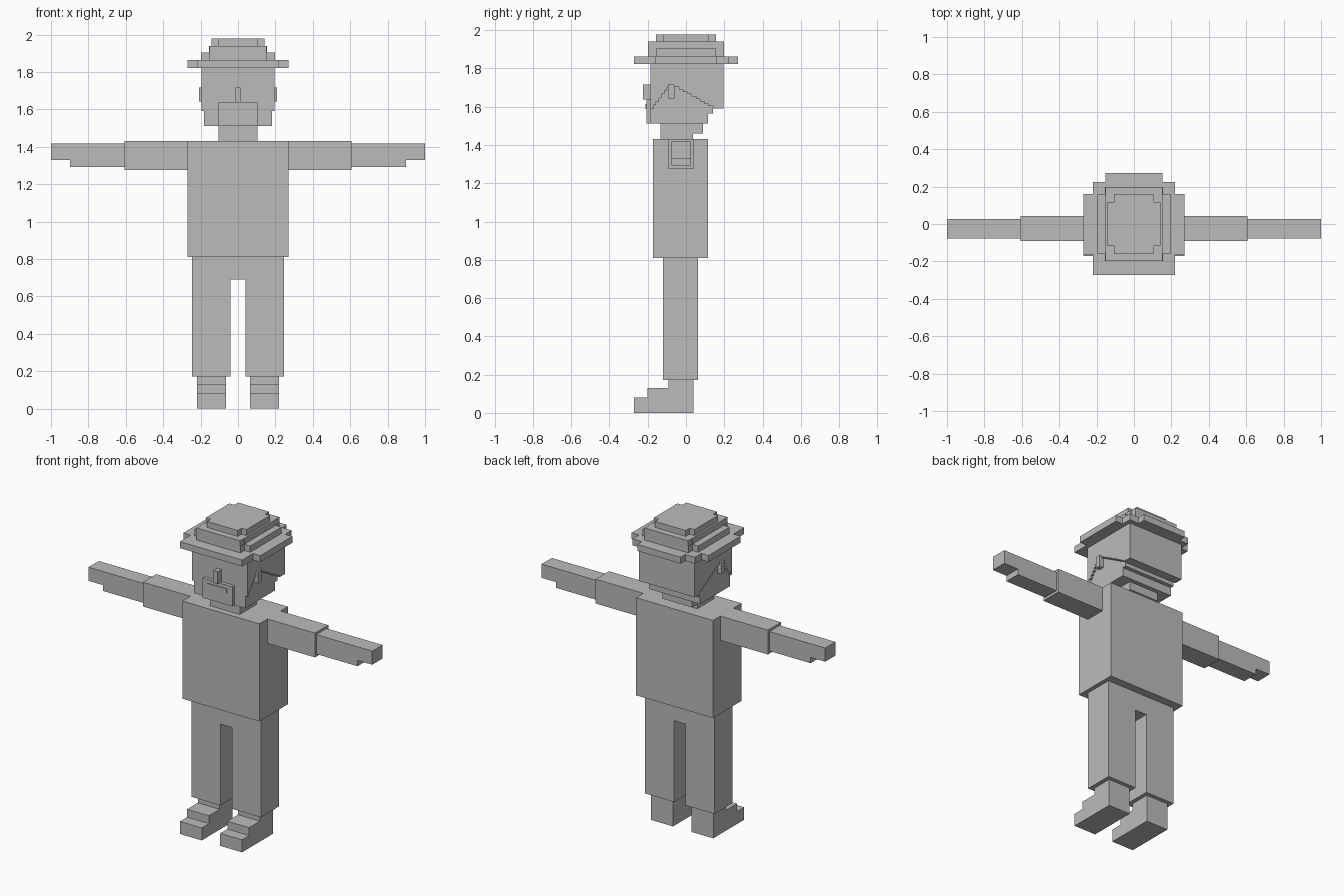
import bpy, bmesh

if "Cube" in bpy.data.objects:
    bpy.data.objects.remove(bpy.data.objects["Cube"])

grey = bpy.data.materials.new("plain grey")
grey.diffuse_color = (0.5, 0.5, 0.5, 1)
grey.use_nodes = True
grey.node_tree.nodes["Principled BSDF"].inputs["Base Color"].default_value = grey.diffuse_color


def prism(name, pts, lo, hi, axis):
    """Extrude a 2D outline along an axis: x takes (y,z), y takes (x,z), z takes (x,y)."""
    def place(p, d):
        return {"x": (d, p[0], p[1]), "y": (p[0], d, p[1]), "z": (p[0], p[1], d)}[axis]
    bm = bmesh.new()
    a = [bm.verts.new(place(p, lo)) for p in pts]
    b = [bm.verts.new(place(p, hi)) for p in pts]
    bm.faces.new(a)
    bm.faces.new(b[::-1])
    n = len(pts)
    for i in range(n):
        bm.faces.new((a[i], b[i], b[(i + 1) % n], a[(i + 1) % n]))
    bmesh.ops.recalc_face_normals(bm, faces=bm.faces)
    me = bpy.data.meshes.new(name)
    bm.to_mesh(me)
    bm.free()
    me.materials.append(grey)
    ob = bpy.data.objects.new(name, me)
    bpy.context.collection.objects.link(ob)
    return ob


def box(name, x0, x1, y0, y1, z0, z1):
    return prism(name, [(x0, y0), (x1, y0), (x1, y1), (x0, y1)], z0, z1, "z")


def pair(make, name, pts, lo, hi, axis):
    """Build a part and its mirror image across x = 0."""
    make("left_" + name, pts, lo, hi, axis)
    if axis == "x":
        make("right_" + name, pts, -hi, -lo, axis)
    else:
        make("right_" + name, [(-p[0], p[1]) for p in pts], lo, hi, axis)


def notched(x, y, nx, ny):
    """Rectangle outline with its four corners cut out."""
    return [(-nx, -y), (nx, -y), (nx, -ny), (x, -ny), (x, ny), (nx, ny),
            (nx, y), (-nx, y), (-nx, ny), (-x, ny), (-x, -ny), (-nx, -ny)]


# Stepped shoes
pair(prism, "shoe", [(-.272, 0), (.038, 0), (.038, .175), (-.092, .175), (-.092, .13),
                     (-.2, .13), (-.2, .08), (-.272, .08)], .065, .219, "x")

# Trousers: two legs joined at the hips
prism("trousers", [(-.245, .172), (-.04, .172), (-.04, .69), (.04, .69), (.04, .172),
                   (.245, .172), (.245, .81), (-.245, .81)], -.12, .063, "y")

# Torso and arms
box("torso", -.271, .271, -.172, .115, .81, 1.432)
pair(prism, "sleeve", [(.271, 1.277), (.607, 1.277), (.607, 1.432), (.271, 1.432)],
     -.091, .042, "y")
pair(prism, "forearm_and_hand", [(.607, 1.293), (.897, 1.293), (.897, 1.33), (1, 1.33),
                                 (1, 1.417), (.607, 1.417)], -.077, .026, "y")

# Neck, with a step at the nape
prism("neck", [(-.132, 1.43), (.036, 1.43), (.036, 1.46), (.088, 1.46), (.088, 1.512),
               (-.132, 1.512)], -.105, .105, "x")

# Head with stepped jaw at the back
prism("head", [(-.185, 1.512), (.115, 1.512), (.115, 1.565), (.14, 1.565), (.14, 1.59),
               (.195, 1.59), (.195, 1.822), (-.185, 1.822)], -.181, .181, "x")

# Hair on each side: its lower edge is a staircase rising to the ear
hair = [(.195, 1.822), (-.185, 1.822), (-.185, 1.59)]
for start, end, count in ((-.17, -.085, 6), (.14, -.06, 9)):
    steps = []
    for i in range(count):
        y0 = start + (end - start) * i / count
        z0 = 1.59 + .113 * i / count
        steps += [(y0, z0), (y0, z0 + .113 / count)]
    hair += steps if start < 0 else steps[::-1]
hair += [(.195, 1.59)]
pair(prism, "side_hair", hair, .181, .195, "x")

# Ears and face details
pair(prism, "ear", [(-.095, 1.643), (-.06, 1.643), (-.06, 1.716), (-.095, 1.716)],
     .175, .208, "x")
box("beard", -.105, .105, -.207, -.18, 1.512, 1.637)
box("mouth", -.068, .068, -.212, -.205, 1.589, 1.614)
box("nose", -.014, .014, -.225, -.18, 1.637, 1.716)

# Hat: brim with square front corners, then three stepped layers
prism("hat_brim", [(-.22, -.272), (.22, -.272), (.22, -.163), (.271, -.163), (.271, .16),
                   (.22, .16), (.22, .225), (.153, .225), (.153, .272), (-.153, .272),
                   (-.153, .225), (-.22, .225), (-.22, .16), (-.271, .16),
                   (-.271, -.163), (-.22, -.163)], 1.822, 1.863, "z")
prism("hat_lower_layer", notched(.197, .198, .155, .158), 1.863, 1.903, "z")
prism("hat_middle_layer", notched(.155, .198, .153, .158), 1.903, 1.94, "z")
prism("hat_top_layer", notched(.143, .157, .108, .118), 1.94, 1.978, "z")
